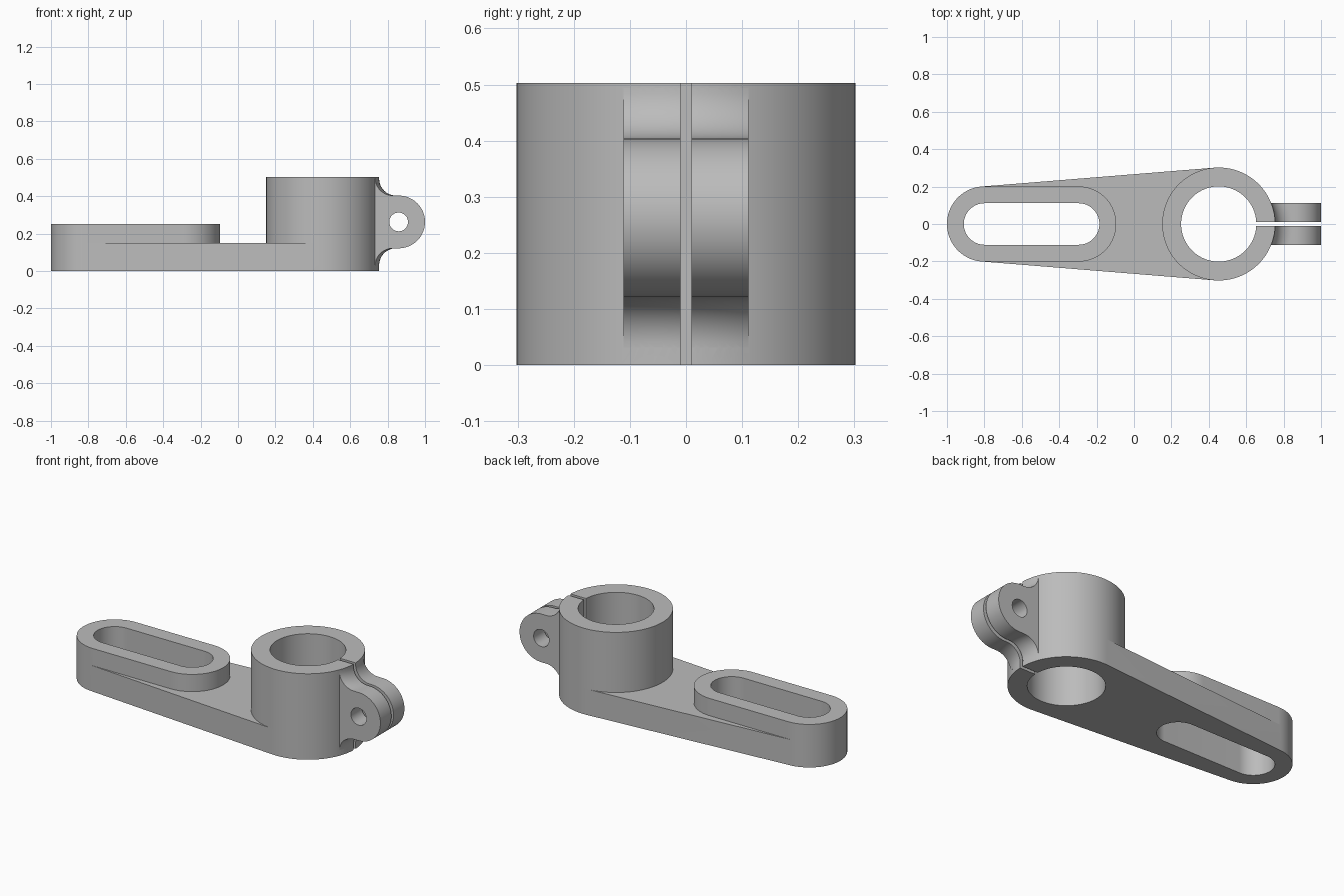
import bpy, bmesh
from math import sin, cos, pi, sqrt
from mathutils import Matrix

if "Cube" in bpy.data.objects:
    bpy.data.objects.remove(bpy.data.objects["Cube"])

SEG = 96
RING_X, RING_R, BORE_R = 0.453, 0.302, 0.201
SLOT_A, SLOT_B, SLOT_R, SLOT_HOLE_R = -0.799, -0.296, 0.201, 0.111
ARM_Z, SLOT_Z, RING_Z = 0.151, 0.252, 0.503
EAR_X, EAR_Z, EAR_R, EAR_Y, FILLET = 0.859, 0.2625, 0.141, 0.111, 0.09

grey = bpy.data.materials.new("machined_grey")
grey.use_nodes = True
GREY = (0.5, 0.5, 0.5, 1)
grey.diffuse_color = GREY
grey.node_tree.nodes["Principled BSDF"].inputs["Base Color"].default_value = GREY


def make_object(name, bm):
    bmesh.ops.recalc_face_normals(bm, faces=bm.faces)
    mesh = bpy.data.meshes.new(name)
    bm.to_mesh(mesh)
    bm.free()
    mesh.materials.append(grey)
    ob = bpy.data.objects.new(name, mesh)
    bpy.context.collection.objects.link(ob)
    return ob


def prism(name, outline, z0, z1):
    bm = bmesh.new()
    low = [bm.verts.new((x, y, z0)) for x, y in outline]
    high = [bm.verts.new((x, y, z1)) for x, y in outline]
    bm.faces.new(low[::-1])
    bm.faces.new(high)
    n = len(outline)
    for i in range(n):
        j = (i + 1) % n
        bm.faces.new((low[i], low[j], high[j], high[i]))
    return make_object(name, bm)


def arc(cx, r, first, last):
    step = 2 * pi / SEG
    return [(cx + r * cos(i * step), r * sin(i * step)) for i in range(first, last + 1)]


def capsule(r):
    q = SEG // 4
    return arc(SLOT_B, r, -q, q) + arc(SLOT_A, r, q, 3 * q)


def combine(target, other, operation):
    mod = target.modifiers.new(operation.lower(), "BOOLEAN")
    mod.operation, mod.solver, mod.object = operation, "EXACT", other
    bpy.context.view_layer.objects.active = target
    bpy.ops.object.modifier_apply(modifier=mod.name)
    bpy.data.objects.remove(other)


# Tapered arm: tangent outline around both ends
q = SEG // 4
lean = 1
outline = arc(RING_X, RING_R, -q - lean, q + lean) + arc(SLOT_A, SLOT_R, q + lean, 3 * q - lean)
body = prism("clamp_arm", outline, 0, ARM_Z)

# Raised slot rim and clamp ring standing on the arm
combine(body, prism("slot_rim", capsule(SLOT_R), ARM_Z, SLOT_Z), "UNION")
combine(body, prism("clamp_ring", arc(RING_X, RING_R, 0, SEG - 1), ARM_Z, RING_Z), "UNION")

# Clamp ears: rounded profile whose fillets follow the ring wall
N = 14
quarter = [i / N * pi / 2 for i in range(N + 1)]
flare = [(FILLET * (1 - cos(a)), EAR_R + FILLET * (1 - sin(a))) for a in quarter]
bm = bmesh.new()
loops = []
for k in range(17):
    y = EAR_Y * (k / 8 - 1)

    def wall(d):
        return RING_X + sqrt((RING_R + d) ** 2 - y * y)

    inner = wall(-0.04)
    pts = [(inner, EAR_R + FILLET)] + [(wall(d), h) for d, h in flare]
    pts += [(EAR_X + EAR_R * sin(i * pi / 40), EAR_R * cos(i * pi / 40)) for i in range(41)]
    pts += [(wall(d), -h) for d, h in reversed(flare)] + [(inner, -EAR_R - FILLET)]
    loops.append([bm.verts.new((x, y, EAR_Z + h)) for x, h in pts])
for a, b in zip(loops, loops[1:]):
    for i in range(len(a)):
        j = (i + 1) % len(a)
        bm.faces.new((a[i], a[j], b[j], b[i]))
bm.faces.new(loops[0])
bm.faces.new(loops[-1][::-1])
combine(body, make_object("clamp_ears", bm), "UNION")

# Through cuts: bore, long slot, clamping gap and cross bolt hole
combine(body, prism("bore_cutter", arc(RING_X, BORE_R, 0, SEG - 1), -0.1, 0.7), "DIFFERENCE")
combine(body, prism("slot_cutter", capsule(SLOT_HOLE_R), -0.1, 0.7), "DIFFERENCE")
gap = [(RING_X, -0.01), (1.2, -0.01), (1.2, 0.01), (RING_X, 0.01)]
combine(body, prism("gap_cutter", gap, -0.1, 0.7), "DIFFERENCE")
bm = bmesh.new()
bmesh.ops.create_cone(bm, cap_ends=True, segments=48, radius1=0.05, radius2=0.05, depth=0.6,
                      matrix=Matrix.Translation((EAR_X, 0, EAR_Z)) @ Matrix.Rotation(pi / 2, 4, "X"))
combine(body, make_object("bolt_cutter", bm), "DIFFERENCE")

# Smooth curved walls, crisp edges
bpy.ops.object.select_all(action="DESELECT")
body.select_set(True)
bpy.context.view_layer.objects.active = body
bpy.ops.object.shade_smooth_by_angle(angle=pi / 6)
